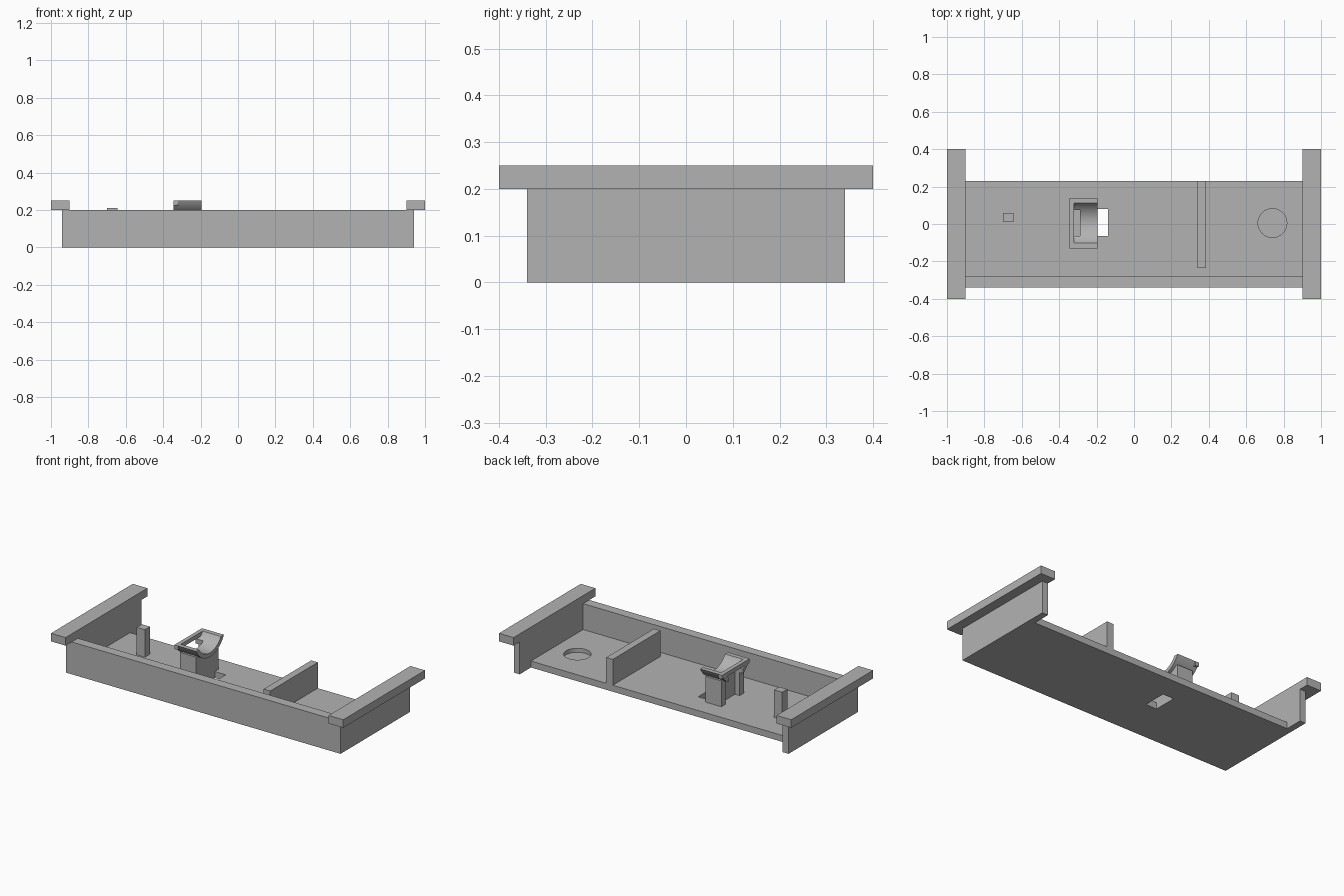
import bpy
import bmesh
import math

old = bpy.data.objects.get("Cube")
if old:
    bpy.data.objects.remove(old, do_unlink=True)

grey = bpy.data.materials.new("plain_grey")
grey.use_nodes = True
colour = (0.45, 0.45, 0.45, 1)
grey.diffuse_color = colour
grey.node_tree.nodes["Principled BSDF"].inputs["Base Color"].default_value = colour


def add_object(name, bm):
    bmesh.ops.recalc_face_normals(bm, faces=bm.faces)
    mesh = bpy.data.meshes.new(name)
    bm.to_mesh(mesh)
    bm.free()
    mesh.materials.append(grey)
    obj = bpy.data.objects.new(name, mesh)
    bpy.context.collection.objects.link(obj)
    return obj


def box(name, xs, ys, zs):
    bm = bmesh.new()
    bmesh.ops.create_cube(bm, size=1)
    for v in bm.verts:
        for i, (lo, hi) in enumerate((xs, ys, zs)):
            v.co[i] = hi if v.co[i] > 0 else lo
    return add_object(name, bm)


def prism(name, points, axis, lo, hi):
    """Extrude a flat outline along x (axis 0) or z (axis 2)."""
    bm = bmesh.new()
    place = (lambda p: (lo, p[0], p[1])) if axis == 0 else (lambda p: (p[0], p[1], lo))
    face = bm.faces.new([bm.verts.new(place(p)) for p in points])
    new = bmesh.ops.extrude_face_region(bm, geom=[face])["geom"]
    for v in new:
        if isinstance(v, bmesh.types.BMVert):
            v.co[axis] = hi
    return add_object(name, bm)


def cut(target, cutter):
    cutter.hide_render = True
    mod = target.modifiers.new("cut", "BOOLEAN")
    mod.operation = "DIFFERENCE"
    mod.solver = "EXACT"
    mod.object = cutter
    bpy.ops.object.select_all(action="DESELECT")
    bpy.context.view_layer.objects.active = target
    target.select_set(True)
    bpy.ops.object.modifier_apply(modifier=mod.name)
    bpy.data.objects.remove(cutter, do_unlink=True)


# Tray: one block hollowed out, open at the back
tray = box("tray", (-0.94, 0.94), (-0.34, 0.34), (0, 0.2))
cut(tray, box("cavity", (-0.9, 0.9), (-0.28, 0.5), (0.04, 0.4)))
cut(tray, box("back_notch", (-0.9, 0.9), (0.23, 0.5), (-0.1, 0.4)))
cut(tray, box("floor_slot", (-0.215, -0.14), (-0.065, 0.08), (-0.1, 0.1)))

# Shallow round recess in the floor
ring = [(0.74 + 0.077 * math.cos(t * math.tau / 48),
         0.005 + 0.077 * math.sin(t * math.tau / 48)) for t in range(48)]
cut(tray, prism("recess", ring, 2, 0.015, 0.1))

# End flanges
for side, s in (("left", 1), ("right", -1)):
    box(side + "_flange", sorted((0.9 * s, s)), (-0.4, 0.4), (0.2, 0.25))

# Partition and locating post
box("partition", (0.34, 0.385), (-0.235, 0.23), (0.04, 0.2))
box("post", (-0.7, -0.645), (0.01, 0.06), (0.04, 0.21))

# Cradle support: a web with a leg at each side
MID = 0.005
box("support_web", (-0.29, -0.215), (MID - 0.07, MID + 0.07), (0.04, 0.183))
for side, s in (("back", 1), ("front", -1)):
    box(side + "_leg", (-0.322, -0.215),
        sorted((MID + s * 0.07, MID + s * 0.11)), (0.04, 0.2))

# Curved cradle: a trough with a slot at one end
AXIS_Z, INNER, OUTER, RIM = 0.315, 0.125, 0.15, 0.25


def arc(radius, start, end, steps):
    a0, a1 = math.asin(start / radius), math.asin(end / radius)
    angles = [a0 + (a1 - a0) * i / steps for i in range(steps + 1)]
    return [(MID + radius * math.sin(a), AXIS_Z - radius * math.cos(a)) for a in angles]


def trough(name, start, end, xs, steps):
    def limit(radius, y):
        half = math.sqrt(radius ** 2 - (AXIS_Z - RIM) ** 2)
        return max(-half, min(half, y))
    outline = [arc(r, limit(r, start), limit(r, end), steps) for r in (OUTER, INNER)]
    obj = prism(name, outline[0] + outline[1][::-1], 0, *xs)
    bpy.ops.object.select_all(action="DESELECT")
    bpy.context.view_layer.objects.active = obj
    obj.select_set(True)
    bpy.ops.object.shade_smooth_by_angle(angle=math.radians(30))


trough("cradle", -1, 1, (-0.29, -0.195), 32)
trough("cradle_back_arm", 0.07, 1, (-0.345, -0.29), 10)
trough("cradle_front_arm", -1, -0.07, (-0.345, -0.29), 10)
box("cradle_rail", (-0.345, -0.32), (MID - 0.135, MID + 0.135), (0.225, RIM))
